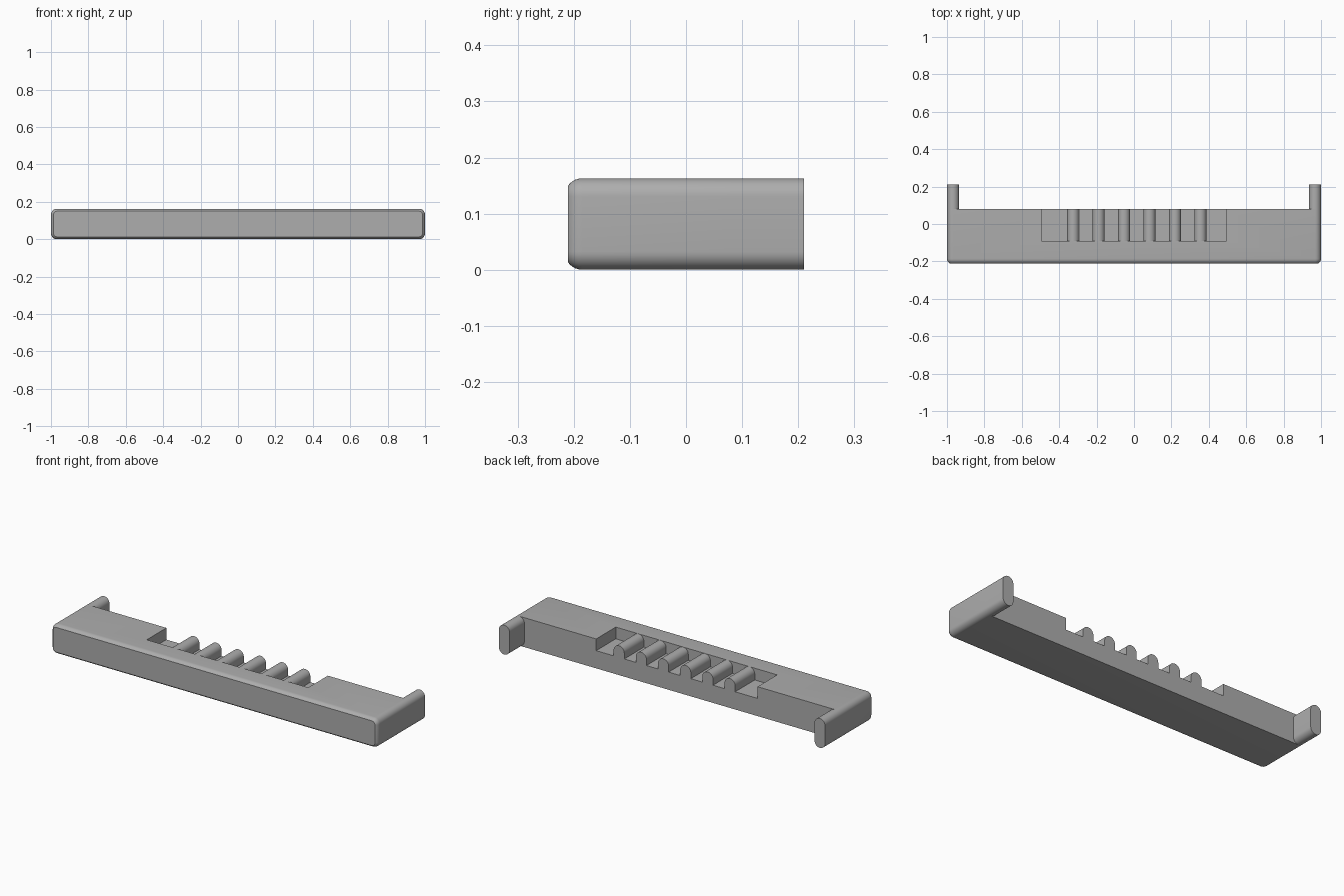
import bpy, bmesh, math

H, R = 0.163, 0.0325          # overall height, edge rounding
FRONT, BACK, TIP = -0.21, 0.08, 0.21
FLOOR, POCKET_Y = 0.098, -0.092

cube = bpy.data.objects.get("Cube")
if cube:
    bpy.data.objects.remove(cube, do_unlink=True)

grey = bpy.data.materials.new("plain grey")
grey.use_nodes = True
colour = (0.42, 0.42, 0.42, 1)
grey.diffuse_color = colour
grey.node_tree.nodes["Principled BSDF"].inputs["Base Color"].default_value = colour


def rounded_rect(x0, x1, z0, z1, r, steps=8):
    pts = []
    corners = ((x1 - r, z1 - r), (x0 + r, z1 - r), (x0 + r, z0 + r), (x1 - r, z0 + r))
    for q, (cx, cz) in enumerate(corners):
        for i in range(steps + 1):
            a = (q + i / steps) * math.pi / 2
            pts.append((cx + r * math.cos(a), cz + r * math.sin(a)))
    return pts


def loft(name, sections):
    """Skin a list of (y, outline) sections and cap both ends."""
    bm = bmesh.new()
    rings = [[bm.verts.new((x, y, z)) for x, z in pts] for y, pts in sections]
    for a, b in zip(rings, rings[1:]):
        for i in range(len(a)):
            j = (i + 1) % len(a)
            bm.faces.new((a[i], a[j], b[j], b[i]))
    bm.faces.new(rings[0])
    bm.faces.new(rings[-1])
    bmesh.ops.remove_doubles(bm, verts=bm.verts, dist=1e-5)
    bmesh.ops.recalc_face_normals(bm, faces=bm.faces)
    mesh = bpy.data.meshes.new(name)
    bm.to_mesh(mesh)
    bm.free()
    mesh.materials.append(grey)
    ob = bpy.data.objects.new(name, mesh)
    bpy.context.collection.objects.link(ob)
    return ob


def smooth(ob):
    bpy.ops.object.select_all(action='DESELECT')
    ob.select_set(True)
    bpy.context.view_layer.objects.active = ob
    bpy.ops.object.shade_smooth_by_angle(angle=math.radians(30))


# Main bar: rounded section with a softened front edge
sections = []
depth, curve = 0.025, 0.0305
for i in range(7):
    d = depth * math.cos(i / 6 * math.pi / 2)
    inset = curve - math.sqrt(curve ** 2 - d ** 2)
    sections.append((FRONT + depth - d,
                     rounded_rect(-1 + inset, 1 - inset, inset, H - inset, R - inset)))
sections.append((BACK, rounded_rect(-1, 1, 0, H, R)))
bar = loft("main_bar", sections)

# Open-backed pocket cut into the top
box = [(-0.495, FLOOR), (0.495, FLOOR), (0.495, 0.3), (-0.495, 0.3)]
cutter = loft("pocket_cutter", [(POCKET_Y, box), (0.2, box)])
cutter.hide_render = True
cut = bar.modifiers.new("pocket", 'BOOLEAN')
cut.object = cutter
cut.solver = 'EXACT'
bpy.context.view_layer.objects.active = bar
bpy.ops.object.modifier_apply(modifier=cut.name)
bpy.data.objects.remove(cutter, do_unlink=True)
smooth(bar)

# End arms reaching backwards
for side, name in ((1, "left_arm"), (-1, "right_arm")):
    lo, hi = sorted((side * (1 - 2 * R), side))
    outline = rounded_rect(lo, hi, 0, H, R)
    smooth(loft(name, [(BACK, outline), (TIP, outline)]))

# Row of round-topped ribs in the pocket
for n in range(6):
    cx = -0.325 + n * 0.136
    outline = [(cx + R * math.cos(i * math.pi / 16), H - R + R * math.sin(i * math.pi / 16))
               for i in range(17)]
    outline += [(cx - R, FLOOR), (cx + R, FLOOR)]
    smooth(loft(f"rib_{n + 1}", [(POCKET_Y, outline), (BACK, outline)]))
